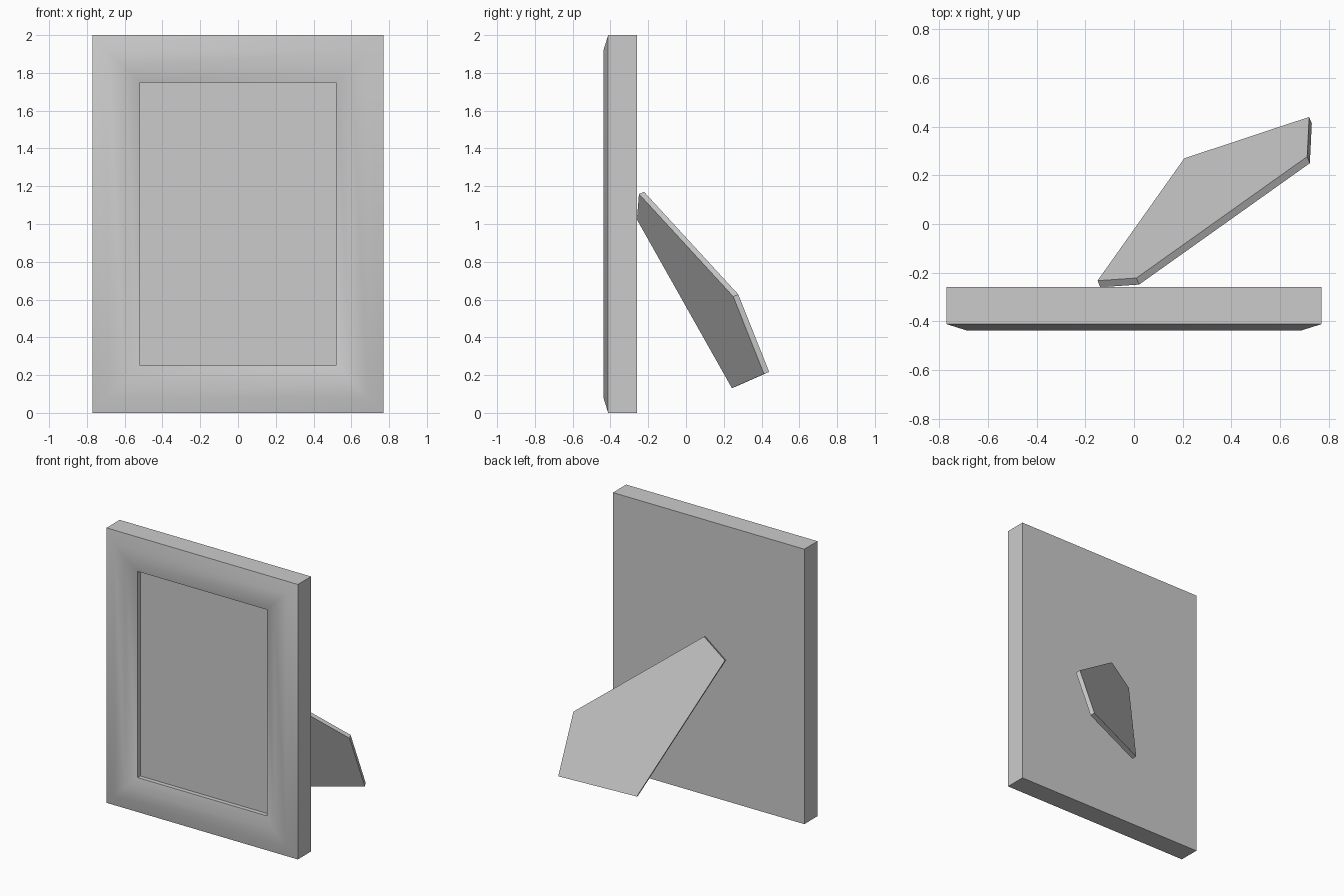
import bpy, bmesh, math
from mathutils import Vector

if "Cube" in bpy.data.objects:
    bpy.data.objects.remove(bpy.data.objects["Cube"])

W, H, BACK, RECESS = 0.77, 2.0, -0.26, -0.38


def finish(bm, name):
    bmesh.ops.recalc_face_normals(bm, faces=bm.faces)
    mesh = bpy.data.meshes.new(name)
    bm.to_mesh(mesh)
    bm.free()
    obj = bpy.data.objects.new(name, mesh)
    bpy.context.collection.objects.link(obj)
    return obj


def rect(bm, inset, y):
    x, z0, z1 = W - inset, inset, H - inset
    return [bm.verts.new(p) for p in ((-x, y, z0), (x, y, z0), (x, y, z1), (-x, y, z1))]


def bridge(bm, a, b):
    n = len(a)
    for i in range(n):
        j = (i + 1) % n
        bm.faces.new((a[i], a[j], b[j], b[i]))


# Moulded frame: (inset, y) profile swept around the mitred rectangle
profile = [(0, BACK), (0, -0.412), (0.08, -0.437), (0.17, -0.437),
           (0.25, -0.412), (0.25, RECESS)]
bm = bmesh.new()
rings = [rect(bm, *p) for p in profile]
for a, b in zip(rings, rings[1:]):
    bridge(bm, a, b)
bm.faces.new(rings[0])
bm.faces.new(rings[-1])   # recessed picture area
frame = finish(bm, "picture_frame")
bpy.context.view_layer.objects.active = frame
frame.select_set(True)
bpy.ops.object.shade_smooth_by_angle(angle=math.radians(30))

# Easel stand: angled five-sided plate behind the frame
outline = [(-0.15, -0.233, 1.035), (0.01, -0.222, 1.17), (0.712, 0.277, 0.627),
           (0.72, 0.44, 0.217), (0.207, 0.27, 0.142)]
thickness = Vector((0.011, -0.027, -0.011))
bm = bmesh.new()
outer = [bm.verts.new(p) for p in outline]
inner = [bm.verts.new(Vector(p) + thickness) for p in outline]
bridge(bm, outer, inner)
bm.faces.new(outer)
bm.faces.new(inner)
finish(bm, "easel_stand")
